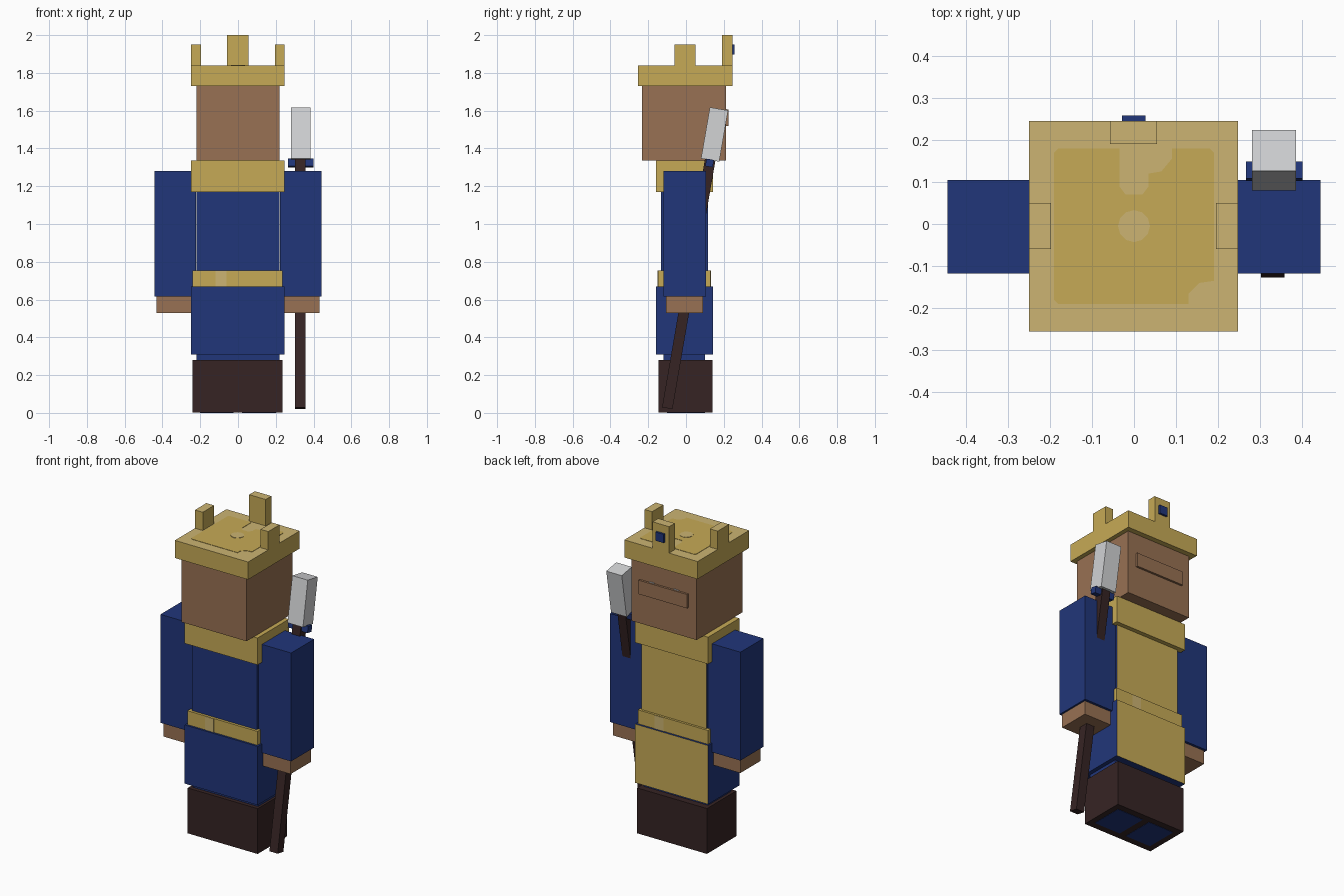
import bpy, bmesh, math
from mathutils import Matrix, Vector

if "Cube" in bpy.data.objects:
    bpy.data.objects.remove(bpy.data.objects["Cube"])


def material(name, rgb):
    m = bpy.data.materials.new(name)
    lin = [(c / 255 / 12.92) if c < 10 else ((c / 255 + 0.055) / 1.055) ** 2.4 for c in rgb]
    m.diffuse_color = (*lin, 1)
    m.use_nodes = True
    m.node_tree.nodes["Principled BSDF"].inputs["Base Color"].default_value = m.diffuse_color
    return m


GOLD = material("gold", (198, 170, 86))
PALE = material("pale gold", (204, 180, 114))
BLUE = material("royal blue", (33, 54, 122))
SKIN = material("skin", (152, 113, 83))
DARK = material("dark brown", (54, 36, 36))
STEEL = material("steel", (210, 211, 213))


def finish(name, bm, mats, rule=None):
    """Turn a bmesh into an object; rule(normal) picks the faces with the second colour."""
    bm.normal_update()
    for f in bm.faces:
        f.material_index = 1 if rule and rule(f.normal) else 0
    mesh = bpy.data.meshes.new(name)
    bm.to_mesh(mesh)
    bm.free()
    for m in mats:
        mesh.materials.append(m)
    ob = bpy.data.objects.new(name, mesh)
    bpy.context.collection.objects.link(ob)
    return ob


def box(name, x, y, z, *mats, rule=None):
    bm = bmesh.new()
    bmesh.ops.create_cube(bm, size=1)
    lo, hi = Vector((x[0], y[0], z[0])), Vector((x[1], y[1], z[1]))
    for v in bm.verts:
        v.co = [(lo[i] + hi[i]) / 2 + v.co[i] * (hi[i] - lo[i]) for i in range(3)]
    return finish(name, bm, mats, rule)


def plate(name, points, z, depth, mat):
    bm = bmesh.new()
    face = bm.faces.new([bm.verts.new((px, py, z)) for px, py in points])
    ext = bmesh.ops.extrude_face_region(bm, geom=[face])["geom"]
    bmesh.ops.translate(bm, vec=(0, 0, depth), verts=[g for g in ext if isinstance(g, bmesh.types.BMVert)])
    bmesh.ops.recalc_face_normals(bm, faces=bm.faces)
    return finish(name, bm, [mat])


def faces_back(n):
    return n.y > 0.9


def faces_up(n):
    return n.z > 0.9


# Boots with blue sole patches
box("boots", (-0.24, 0.235), (-0.145, 0.14), (0.002, 0.28), DARK)
for side, x in (("left", (-0.20, -0.025)), ("right", (0.02, 0.20))):
    box(side + "_sole_patch", x, (-0.10, 0.10), (0, 0.006), BLUE)

# Robe: blue with a gold panel on the +y side
box("legs", (-0.22, 0.22), (-0.12, 0.10), (0.2, 0.33), BLUE)
box("skirt", (-0.25, 0.245), (-0.16, 0.143), (0.31, 0.67), BLUE, GOLD, rule=faces_back)
box("torso", (-0.22, 0.22), (-0.132, 0.116), (0.6, 1.2), BLUE, GOLD, rule=faces_back)
box("belt", (-0.24, 0.235), (-0.148, 0.13), (0.66, 0.755), GOLD)
box("belt_patch_front", (-0.12, -0.06), (-0.15, -0.145), (0.67, 0.753), PALE)
box("belt_patch_back", (0.06, 0.12), (0.127, 0.132), (0.67, 0.753), PALE)
box("collar", (-0.25, 0.245), (-0.16, 0.143), (1.17, 1.335), GOLD)

# Arms and hands
for side, s in (("left", -1), ("right", 1)):
    box(side + "_sleeve", sorted((0.222 * s, 0.443 * s)), (-0.118, 0.105), (0.615, 1.28), BLUE)
    box(side + "_hand", sorted((0.235 * s, 0.432 * s)), (-0.107, 0.09), (0.53, 0.63), SKIN)

# Head with brow plate and eyes
box("head", (-0.22, 0.22), (-0.232, 0.212), (1.336, 1.76), SKIN)
box("brow", (-0.165, 0.165), (0.20, 0.225), (1.52, 1.605), SKIN)
for side, s in (("left", -1), ("right", 1)):
    box(side + "_eye", sorted((0.065 * s, 0.10 * s)), (0.208, 0.215), (1.56, 1.61), STEEL)

# Crown: band, inlay on top, three prongs and a gem
box("crown_band", (-0.25, 0.247), (-0.255, 0.245), (1.73, 1.838), GOLD, PALE, rule=faces_up)
inlay = [(-0.19, -0.18), (-0.18, -0.19), (0.13, -0.19), (0.13, -0.165), (0.155, -0.14), (0.19, -0.135),
         (0.19, 0.17), (0.18, 0.18), (0.09, 0.18), (0.09, 0.155), (0.065, 0.125), (0.035, 0.12),
         (0.035, 0.09), (0.02, 0.07), (-0.02, 0.07), (-0.035, 0.09), (-0.035, 0.18), (-0.18, 0.18),
         (-0.19, 0.17)]
plate("crown_inlay", inlay, 1.837, 0.003, GOLD)
disc = [(0.038 * math.cos(a * math.pi / 6), 0.038 * math.sin(a * math.pi / 6) - 0.005) for a in range(12)]
plate("crown_disc", disc, 1.838, 0.004, PALE)
box("left_prong", (-0.25, -0.197), (-0.06, 0.05), (1.83, 1.95), GOLD, PALE, rule=faces_up)
box("right_prong", (0.195, 0.247), (-0.06, 0.05), (1.83, 1.95), GOLD, PALE, rule=faces_up)
box("tall_prong", (-0.057, 0.055), (0.19, 0.245), (1.83, 2.0), GOLD, PALE, rule=faces_up)
box("gem", (-0.028, 0.027), (0.24, 0.258), (1.897, 1.95), BLUE)

# Tilted sword held in the right hand
tilt = Matrix.Translation((0.33, -0.10, 0.02)) @ Matrix.Rotation(math.radians(-9.8), 4, "X")
for part in (box("sword_handle", (-0.028, 0.028), (-0.028, 0.028), (0.005, 1.35), DARK),
             box("sword_guard", (-0.064, 0.07), (-0.02, 0.02), (1.302, 1.342), BLUE),
             box("sword_blade", (-0.05, 0.055), (-0.049, 0.049), (1.338, 1.613), STEEL)):
    part.data.transform(tilt)
